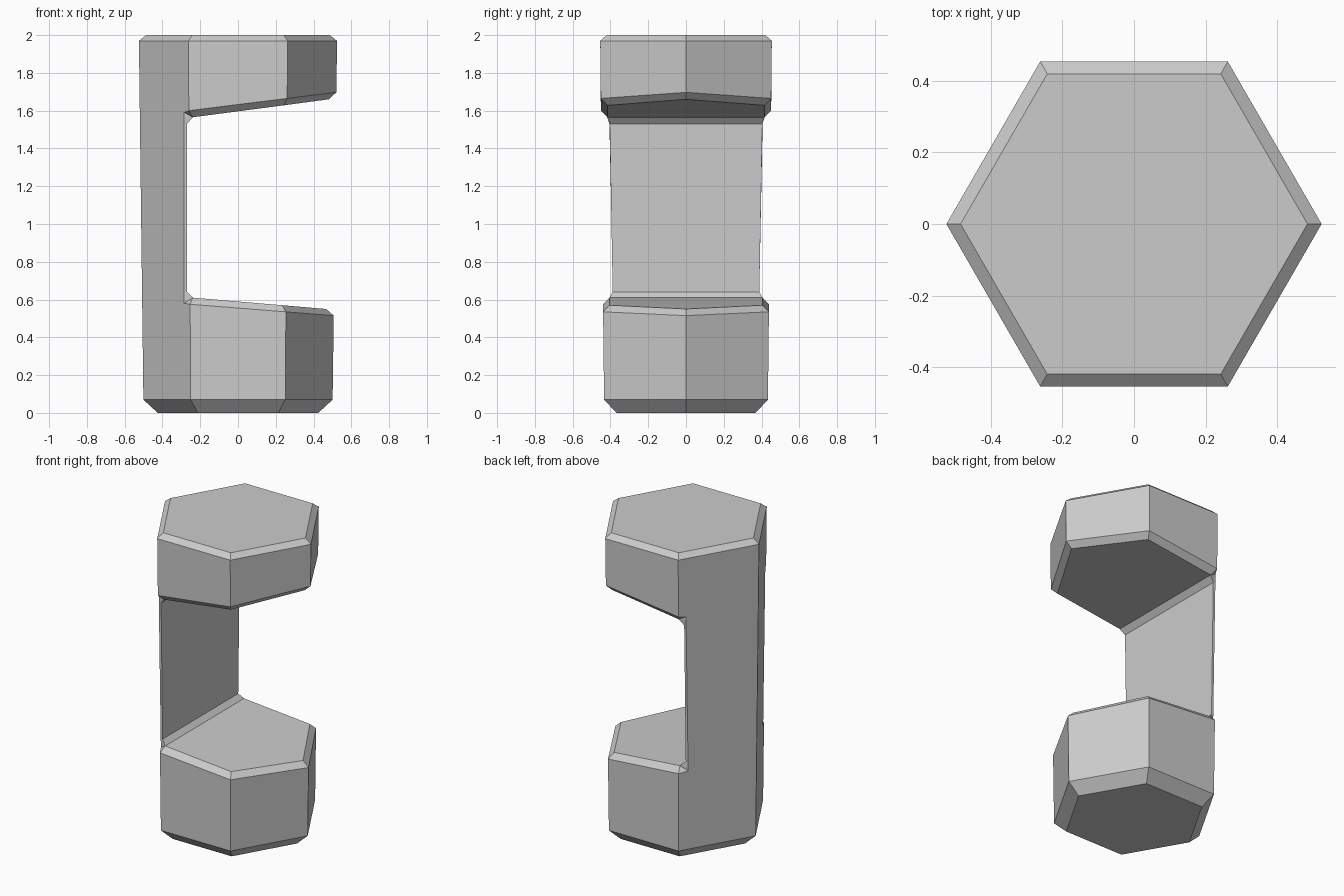
import bpy
import bmesh
from math import sqrt

if "Cube" in bpy.data.objects:
    bpy.data.objects.remove(bpy.data.objects["Cube"])

ROOT3 = sqrt(3)
WALL, GROOVE, LIP = -0.27, -0.285, -0.24


def radius(z):
    """The body widens slightly towards the top."""
    return 0.5 + 0.0125 * z


def flank(x, z):
    """Half width of the tapered body on its slanted left or right flank."""
    return ROOT3 * (radius(z) - abs(x))


def spine(z):
    return (-radius(z), 0, z)


# Each section is half a ring: nose, front corner, lip, groove, spine
def hexagon(r, nose, corner, back, spine_z):
    h = r * ROOT3 / 2
    rear = (-r / 2, h, back)
    return [(r, 0, nose), (r / 2, h, corner), rear, rear, (-r, 0, spine_z)]


def chamfer(r, nose, corner, lip, groove):
    """Inner edge of the sloping notch surface."""
    h = r * ROOT3 / 2
    return [(r, 0, nose), (r / 2, h, corner), (LIP, h, lip),
            (GROOVE, flank(GROOVE, groove), groove), spine(groove)]


def column(x, z, half, groove):
    """Section where the notch has cut away everything but the column."""
    return [(x, 0, z), (x, half / 2, z), (x, half, z),
            (GROOVE, flank(GROOVE, groove), groove), spine(groove)]


sections = [
    # Lower block
    hexagon(0.425, 0, 0, 0, 0),
    hexagon(radius(0.07), 0.07, 0.07, 0.07, 0.07),
    hexagon(radius(0.55), 0.515, 0.535, 0.575, 0.56),
    chamfer(0.467, 0.55, 0.57, 0.61, 0.58),
    column(LIP, 0.61, 0.405, 0.6),
    # Column
    column(WALL, 0.64, 0.388, 0.64),
    column(WALL, 1.53, 0.404, 1.53),
    # Upper block
    column(LIP, 1.565, 0.417, 1.57),
    chamfer(0.48, 1.66, 1.628, 1.565, 1.59),
    hexagon(radius(1.65), 1.697, 1.665, 1.60, 1.62),
    hexagon(radius(1.97), 1.97, 1.97, 1.97, 1.97),
    hexagon(0.485, 2, 2, 2, 2),
]

bm = bmesh.new()
rings = []
for half in sections:
    mirrored = [(x, -y, z) for x, y, z in half[-2:0:-1]]
    rings.append([bm.verts.new(p) for p in half + mirrored])

# Skin neighbouring sections and cap the ends
for low, high in zip(rings, rings[1:]):
    n = len(low)
    for i in range(n):
        j = (i + 1) % n
        bm.faces.new((low[i], low[j], high[j], high[i]))
bm.faces.new(rings[0][::-1])
bm.faces.new(rings[-1])

# Merge doubled corners and clear flat seams
bmesh.ops.remove_doubles(bm, verts=bm.verts, dist=0.0005)
bmesh.ops.dissolve_limit(bm, angle_limit=0.03, verts=bm.verts, edges=bm.edges)
bmesh.ops.recalc_face_normals(bm, faces=bm.faces)

mesh = bpy.data.meshes.new("notched_pillar")
bm.to_mesh(mesh)
bm.free()
pillar = bpy.data.objects.new("notched_pillar", mesh)
bpy.context.collection.objects.link(pillar)

# Plain grey surface
grey = bpy.data.materials.new("light_grey")
grey.use_nodes = True
colour = (0.6, 0.6, 0.6, 1)
grey.diffuse_color = colour
grey.node_tree.nodes["Principled BSDF"].inputs["Base Color"].default_value = colour
mesh.materials.append(grey)
